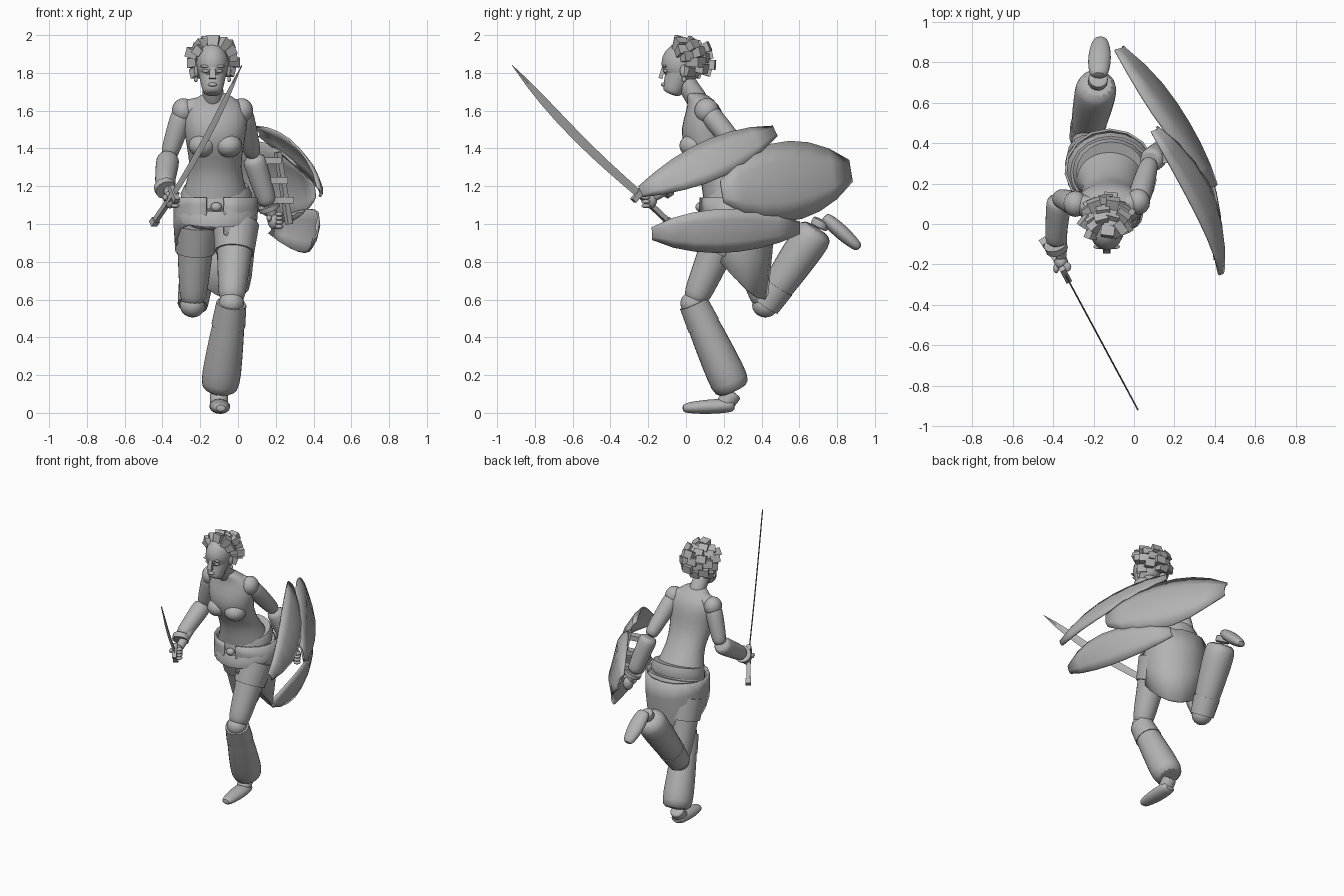
import bpy, bmesh, math
from mathutils import Vector, Matrix

if "Cube" in bpy.data.objects:
    bpy.data.objects.remove(bpy.data.objects["Cube"])

shade = (.45, .45, .45, 1)
grey = bpy.data.materials.new("plain grey")
grey.use_nodes = True
grey.diffuse_color = shade
grey.node_tree.nodes["Principled BSDF"].inputs["Base Color"].default_value = shade


def finish(name, bm, smooth=True, rounded=False, thick=0):
    bmesh.ops.recalc_face_normals(bm, faces=bm.faces)
    mesh = bpy.data.meshes.new(name)
    bm.to_mesh(mesh)
    bm.free()
    part = bpy.data.objects.new(name, mesh)
    bpy.context.collection.objects.link(part)
    mesh.materials.append(grey)
    if thick:
        modifier = part.modifiers.new("thickness", "SOLIDIFY")
        modifier.thickness, modifier.offset = thick, 0
    if rounded:
        modifier = part.modifiers.new("rounding", "SUBSURF")
        modifier.levels = modifier.render_levels = 1
    if smooth:
        bpy.ops.object.select_all(action="DESELECT")
        bpy.context.view_layer.objects.active = part
        part.select_set(True)
        bpy.ops.object.shade_smooth_by_angle(angle=math.radians(45))
    return part


def loft(name, rings, axis, rounded=True, sides=14):
    """Skin elliptical rings (centre, width, depth) that face along the axis."""
    bm = bmesh.new()
    across = (Vector((1, 0, 0)) - axis * axis.x).normalized()
    away = axis.cross(across)
    angles = [math.tau * k / sides for k in range(sides)]
    loops = [[bm.verts.new(centre + across * width * math.cos(a) + away * depth * math.sin(a))
              for a in angles] for centre, width, depth in rings]
    for lower, upper in zip(loops, loops[1:]):
        for k in range(sides):
            bm.faces.new((lower[k], lower[k - 1], upper[k - 1], upper[k]))
    bm.faces.new(loops[0])
    bm.faces.new(loops[-1])
    return finish(name, bm, rounded=rounded)


def limb(name, start, end, start_radius, end_radius, bulge=0, squash=1):
    """Tapered round limb with softened ends and a swelling in the middle."""
    start, end = Vector(start), Vector(end)
    rings = []
    for t in (0, .1, .35, .65, .9, 1):
        radius = start_radius + (end_radius - start_radius) * t + bulge * math.sin(math.pi * t)
        radius *= .8 if t in (0, 1) else 1
        rings.append((start.lerp(end, t), radius, radius * squash))
    return loft(name, rings, (end - start).normalized())


def band(name, start, end, start_radius, end_radius):
    """Crisp straight cuff."""
    rings = [(start, start_radius, start_radius), (end, end_radius, end_radius)]
    return loft(name, rings, (end - start).normalized(), rounded=False)


def ball(name, centre, width, depth, height):
    bm = bmesh.new()
    bmesh.ops.create_uvsphere(bm, u_segments=16, v_segments=10, radius=1)
    bm.transform(Matrix.Translation(centre) @ Matrix.Diagonal((width, depth, height, 1)))
    return finish(name, bm)


def block(name, start, end, width, depth, taper=1):
    """Four-sided bar between two points, scaled by the taper at its end."""
    bm = bmesh.new()
    start, end = Vector(start), Vector(end)
    bmesh.ops.create_cube(bm, size=1)
    for v in bm.verts:
        scale = taper if v.co.z > 0 else 1
        v.co = (v.co.x * width * scale, v.co.y * depth * scale, (v.co.z + .5) * (end - start).length)
    turn = (end - start).to_track_quat("Z", "X").to_matrix().to_4x4()
    bm.transform(Matrix.Translation(start) @ turn)
    return finish(name, bm, smooth=False)


# Joints of the running pose
head = Vector((-.135, -.02, 1.85))
left_shoulder, right_shoulder = Vector((.02, .11, 1.6)), Vector((-.29, .1, 1.6))
left_elbow, right_elbow = Vector((.08, .31, 1.36)), Vector((-.37, .13, 1.35))
left_wrist, right_wrist = Vector((.16, .38, 1.1)), Vector((-.39, -.1, 1.2))
left_hand, right_hand = Vector((.19, .4, 1.02)), Vector((-.36, -.19, 1.13))
left_hip, right_hip = Vector((-.01, .22, 1)), Vector((-.22, .3, 1))
left_knee, right_knee = Vector((-.035, .04, .58)), Vector((-.24, .42, .57))
left_ankle, right_ankle = Vector((-.1, .255, .11)), Vector((-.18, .7, .98))
up = Vector((0, 0, 1))

# Torso leaning forward, neck and bust
profile = [(.27, .95, .14, .13), (.28, 1.08, .2, .19), (.23, 1.2, .165, .15), (.18, 1.3, .135, .12),
           (.11, 1.4, .155, .125), (.09, 1.5, .17, .125), (.1, 1.6, .18, .1), (.08, 1.66, .12, .07),
           (.04, 1.7, .05, .05)]
loft("torso", [(Vector((-.12, y, z)), width, depth) for y, z, width, depth in profile], up)
neck_base = Vector((-.13, .07, 1.64))
limb("neck", neck_base, head - up * .07, .06, .052)

# Skull, jaw and face
ball("skull", head, .087, .11, .11)
limb("jaw", head - up * .01, head + Vector((0, -.06, -.165)), .087, .05)
block("nose", head + Vector((0, -.1, -.02)), head + Vector((0, -.115, -.08)), .015, .025, 1.5)
ball("lips", head + Vector((0, -.098, -.112)), .024, .014, .011)
for side, sign in (("left", 1), ("right", -1)):
    ball(side + "_breast_cup", (sign * .07 - .12, .04, 1.415), .072, .075, .062)
    ball(side + "_eye", head + Vector((sign * .034, -.088, -.04)), .02, .012, .01)
    ball(side + "_brow", head + Vector((sign * .036, -.092, -.015)), .03, .012, .008)
    ball(side + "_ear", head + Vector((sign * .085, .01, -.04)), .012, .022, .034)
    ball(side + "_earring", head + Vector((sign * .088, .01, -.085)), .01, .012, .014)

# Chunky swept-back locks spread in a spiral over the crown and nape
count = 56
golden_angle = math.pi * (3 - math.sqrt(5))
for i in range(count):
    height = 1 - (2 * i + 1) / count
    reach = math.sqrt(1 - height * height)
    normal = Vector((reach * math.cos(i * golden_angle), reach * math.sin(i * golden_angle), height))
    if height > -.6 and normal.y + .6 * height > -.1:
        root = head + normal * .075 + up * .01
        lean = (normal + Vector((0, .7, .05))).normalized()
        length = .045 + .012 * (i % 3) + .035 * max(0, normal.y)
        block("hair_lock", root, root + lean * length, .04, .052, 1.3)

# Arms, bracers and curled hands
for side, shoulder, elbow, wrist, hand in (("left", left_shoulder, left_elbow, left_wrist, left_hand),
                                           ("right", right_shoulder, right_elbow, right_wrist, right_hand)):
    limb(side + "_collar", neck_base, shoulder, .05, .055)
    ball(side + "_shoulder", shoulder, .06, .065, .066)
    limb(side + "_upper_arm", shoulder, elbow, .06, .045, .004)
    limb(side + "_forearm", elbow, hand, .045, .028)
    limb(side + "_bracer", elbow, wrist, .066, .052)
    band(side + "_cuff", wrist, wrist.lerp(hand, .3), .058, .056)
    ball(side + "_palm", hand, .034, .038, .048)
    ball(side + "_thumb", hand + Vector((-.025, -.03, .01)), .014, .024, .018)
    for k in range(4):
        ball(side + "_finger", hand + Vector((.028, -.022, .032 - k * .022)), .022, .024, .012)

# Legs with loose gaiters, knee bands and cloth wrapped round the thighs
for side, hip, knee, ankle in (("left", left_hip, left_knee, left_ankle),
                               ("right", right_hip, right_knee, right_ankle)):
    limb(side + "_thigh", hip, knee, .11, .07)
    band(side + "_thigh_wrap", hip, hip.lerp(knee, .35), .122, .105)
    ball(side + "_knee", knee, .068, .07, .065)
    limb(side + "_gaiter", knee, ankle, .075, .11, .006)
    band(side + "_knee_band", knee, knee.lerp(ankle, .25), .08, .09)

# Pointed shoes
left_heel, right_heel = Vector((-.1, .26, .04)), Vector((-.175, .73, 1.04))
limb("left_shoe", left_heel, (-.09, -.02, .025), .05, .035, .015, .7)
limb("right_shoe", right_heel, (-.165, .92, .87), .045, .035, .02, .7)
limb("left_ankle", left_ankle, left_heel - Vector((0, .06, 0)), .05, .05)
limb("right_ankle", right_ankle, right_heel.lerp(right_ankle, .3), .05, .05)

# Wrap skirt: open in front, hem falling to a point at the rear left
bm = bmesh.new()
columns = []
for step in range(15):
    angle = math.radians(24 * step - 78)
    hem = .8 - .2 * math.cos(angle - math.radians(60))
    column = []
    for t in (0, .25, .6, 1):
        z = 1.14 + (hem - 1.14) * t
        flare = .218 * (1 - .5 * max(0, 1 - z))
        column.append(bm.verts.new((flare * math.cos(angle) - .12, .9 * flare * math.sin(angle) + .27, z)))
    columns.append(column)
for a, b in zip(columns, columns[1:]):
    for k in range(3):
        bm.faces.new((a[k], b[k], b[k + 1], a[k + 1]))
finish("wrap_skirt", bm, thick=.012)

# Sash tiers round the hips, dipping towards the front knot
for name, z, width, depth in (("upper_sash", 1.16, .185, .165), ("lower_sash", 1.07, .217, .195)):
    rings = [(Vector((-.115, .255, z + offset)), width * scale, depth * scale)
             for offset, scale in ((-.04, 1), (0, 1.02), (.04, .92))]
    sash = loft(name, rings, up, rounded=False, sides=20)
    for v in sash.data.vertices:
        v.co.z += .25 * (v.co.y - .25)
ball("sash_knot", (-.115, .075, 1.09), .03, .025, .025)

# Sabre: sagging blade in one upright plane, with grip and guard
base, tip = Vector((-.34, -.25, 1.16)), Vector((.02, -.92, 1.84))
forward = (tip - base).normalized()
side_normal = forward.cross(up).normalized()
edge_normal = forward.cross(side_normal)
bm = bmesh.new()
rows = []
for step in range(9):
    t = step / 8
    centre = base.lerp(tip, t) - up * .03 * math.sin(math.pi * t)
    half = (.02 + .012 * t) * (1 - t ** 5) + .001
    rows.append([bm.verts.new(centre + offset) for offset in
                 (edge_normal * half, side_normal * .004, -edge_normal * half, -side_normal * .004)])
for a, b in zip(rows, rows[1:]):
    for k in range(4):
        bm.faces.new((a[k - 1], a[k], b[k], b[k - 1]))
finish("sabre_blade", bm, smooth=False)
pommel = Vector((-.45, -.08, 1))
block("sabre_grip", pommel, base, .026, .026)
block("sabre_pommel", pommel, pommel.lerp(base, .15), .036, .036)
block("sabre_guard", base - edge_normal * .05, base + edge_normal * .05, .03, .03)


# Shield: three leaf-shaped plates on one outward bow
def bow(y, z):
    return .435 - .1 * y - .5 * y * y - (.9 if z > 1.15 else .35) * abs(z - 1.15) ** 1.5


for name, front, back, half, skew in (("upper", (-.24, 1.17), (.47, 1.49), .105, 1.1),
                                      ("rear", (.19, 1.17), (.87, 1.28), .21, 1),
                                      ("lower", (-.18, .95), (.6, .98), .115, .95)):
    start, end = Vector(front), Vector(back)
    side = (end - start).orthogonal().normalized() * half
    bm = bmesh.new()
    strips = []
    for step in range(8):
        t = step / 7
        swell = math.sin(math.pi * (.05 + .9 * t ** skew)) ** .7
        strip = []
        for s in (-1, -.5, .5, 1):
            y, z = start.lerp(end, t) + side * s * swell
            strip.append(bm.verts.new((bow(y, z) + .012 * (abs(s) < 1), y, z)))
        strips.append(strip)
    for a, b in zip(strips, strips[1:]):
        for k in range(3):
            bm.faces.new((a[k], a[k + 1], b[k + 1], b[k]))
    finish(name + "_shield_plate", bm, thick=.012)

# Shield frame and arm straps
block("shield_spine", (.21, .36, 1.38), (.27, .4, 1), .03, .03)
for t in (.1, .5, .9):
    start = left_elbow.lerp(left_wrist, t)
    block("shield_strap", start, start + Vector((.14, .02, 0)), .035, .05)
